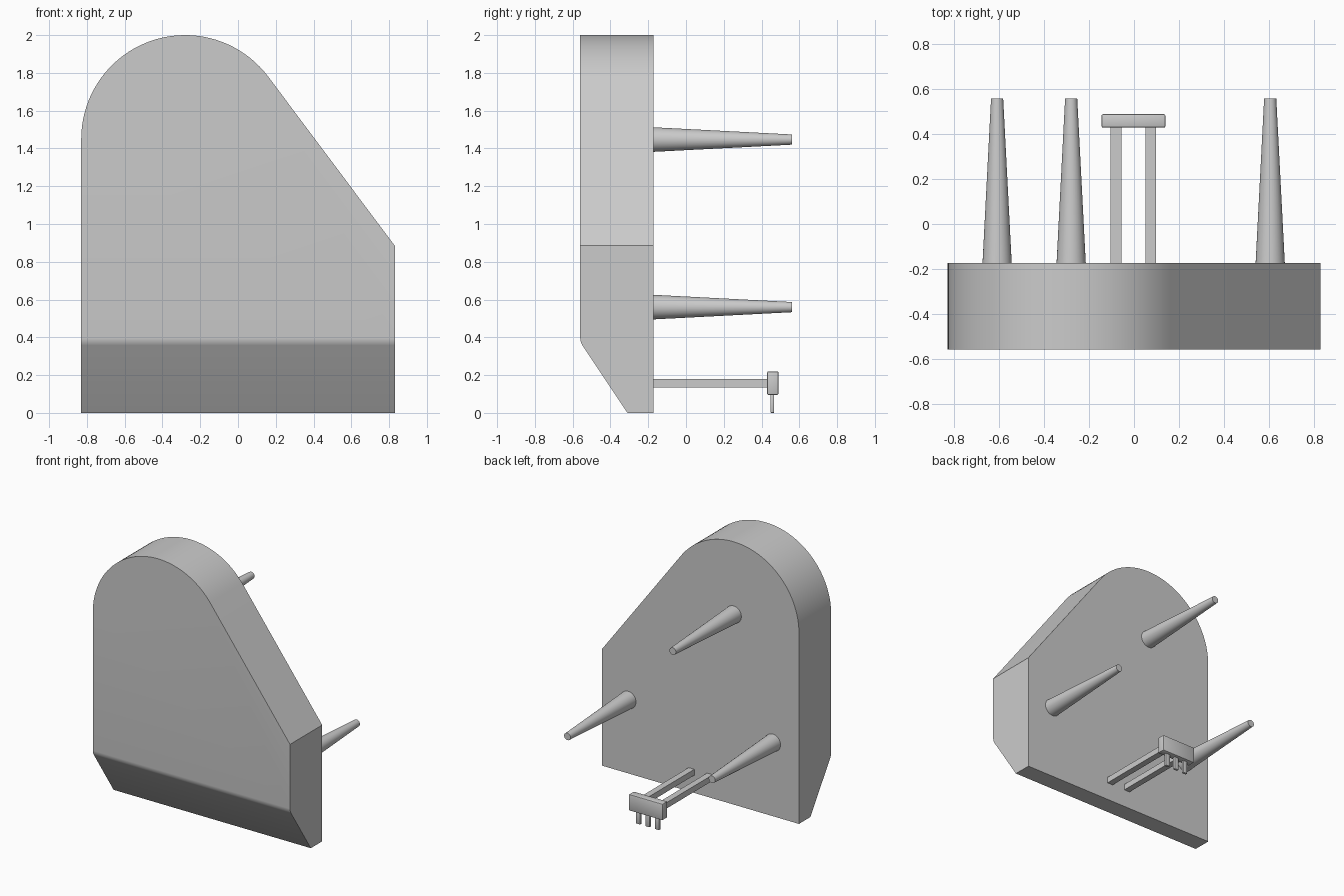
import bpy, bmesh, math
from mathutils import Vector, Matrix

if "Cube" in bpy.data.objects:
    bpy.data.objects.remove(bpy.data.objects["Cube"], do_unlink=True)

GREY = (0.6, 0.6, 0.6, 1)
mat = bpy.data.materials.new("plain grey")
mat.use_nodes = True
mat.diffuse_color = GREY
mat.node_tree.nodes["Principled BSDF"].inputs["Base Color"].default_value = GREY


def finish(name, bm):
    """Turn a bmesh into a named, shaded object."""
    bmesh.ops.recalc_face_normals(bm, faces=bm.faces)
    mesh = bpy.data.meshes.new(name)
    bm.to_mesh(mesh)
    bm.free()
    mesh.materials.append(mat)
    ob = bpy.data.objects.new(name, mesh)
    bpy.context.collection.objects.link(ob)
    bpy.ops.object.select_all(action="DESELECT")
    ob.select_set(True)
    bpy.context.view_layer.objects.active = ob
    bpy.ops.object.shade_smooth_by_angle(angle=math.radians(30))
    return ob


def box(name, low, high, bevel=0):
    low, high = Vector(low), Vector(high)
    bm = bmesh.new()
    bmesh.ops.create_cube(bm, size=1)
    bmesh.ops.scale(bm, vec=high - low, verts=bm.verts)
    bmesh.ops.translate(bm, vec=(low + high) / 2, verts=bm.verts)
    if bevel:
        bmesh.ops.bevel(bm, geom=bm.edges[:], offset=bevel, segments=2,
                        profile=0.5, affect="EDGES")
    return finish(name, bm)


# Body: rounded top on one side, straight slope to the other, extruded in depth
FRONT, BACK, HALF = -0.56, -0.173, 0.83
cx, cz, r = -0.28, 1.45, 0.55
slope_end = (HALF, 0.885)
dx, dz = slope_end[0] - cx, slope_end[1] - cz
tangent = math.atan2(dz, dx) + math.acos(r / math.hypot(dx, dz))
steps = 40
outline = [(-HALF, 0), (HALF, 0), slope_end]
for i in range(steps + 1):
    a = tangent + (math.pi - tangent) * i / steps
    outline.append((cx + r * math.cos(a), cz + r * math.sin(a)))

bm = bmesh.new()
face = bm.faces.new([bm.verts.new((x, FRONT, z)) for x, z in outline])
ext = bmesh.ops.extrude_face_region(bm, geom=[face])
bmesh.ops.translate(bm, vec=(0, BACK - FRONT, 0),
                    verts=[g for g in ext["geom"] if isinstance(g, bmesh.types.BMVert)])
bmesh.ops.recalc_face_normals(bm, faces=bm.faces)

# Slanted cut along the lower front, with a softened upper edge
CUT_Z, CUT_Y = 0.375, -0.31
cut = bmesh.ops.bisect_plane(bm, geom=bm.verts[:] + bm.edges[:] + bm.faces[:],
                             plane_co=(0, FRONT, CUT_Z),
                             plane_no=(0, -CUT_Z, FRONT - CUT_Y), clear_outer=True)
bmesh.ops.holes_fill(bm, edges=[e for e in bm.edges if e.is_boundary])
soft = [e for e in bm.edges
        if all(abs(v.co.z - CUT_Z) < 0.001 and v.co.y < FRONT + 0.001 for v in e.verts)]
bmesh.ops.bevel(bm, geom=soft, offset=0.02, segments=4, profile=0.5, affect="EDGES")
finish("body", bm)

# Tapered pegs on the back
TIP = 0.56
for name, x, z in (("upper_peg", -0.28, 1.447),
                   ("lower_right_peg", -0.61, 0.56),
                   ("lower_left_peg", 0.607, 0.56)):
    bm = bmesh.new()
    bmesh.ops.create_cone(bm, cap_ends=True, segments=32, radius1=0.065,
                          radius2=0.027, depth=TIP - BACK,
                          matrix=Matrix.Translation((x, (TIP + BACK) / 2, z))
                          @ Matrix.Rotation(-math.pi / 2, 4, "X"))
    finish(name, bm)

# Bracket: two arms, a crossbar and three prongs below it
for side, x in (("right", -0.08), ("left", 0.075)):
    box(side + "_arm", (x - 0.024, BACK, 0.135), (x + 0.024, 0.44, 0.18))
box("crossbar", (-0.145, 0.429, 0.095), (0.14, 0.49, 0.22), 0.008)
for i, side in enumerate(("right", "middle", "left")):
    x = -0.0025 + 0.08 * (i - 1)
    box(side + "_prong", (x - 0.018, 0.447, 0), (x + 0.018, 0.467, 0.1), 0.004)
